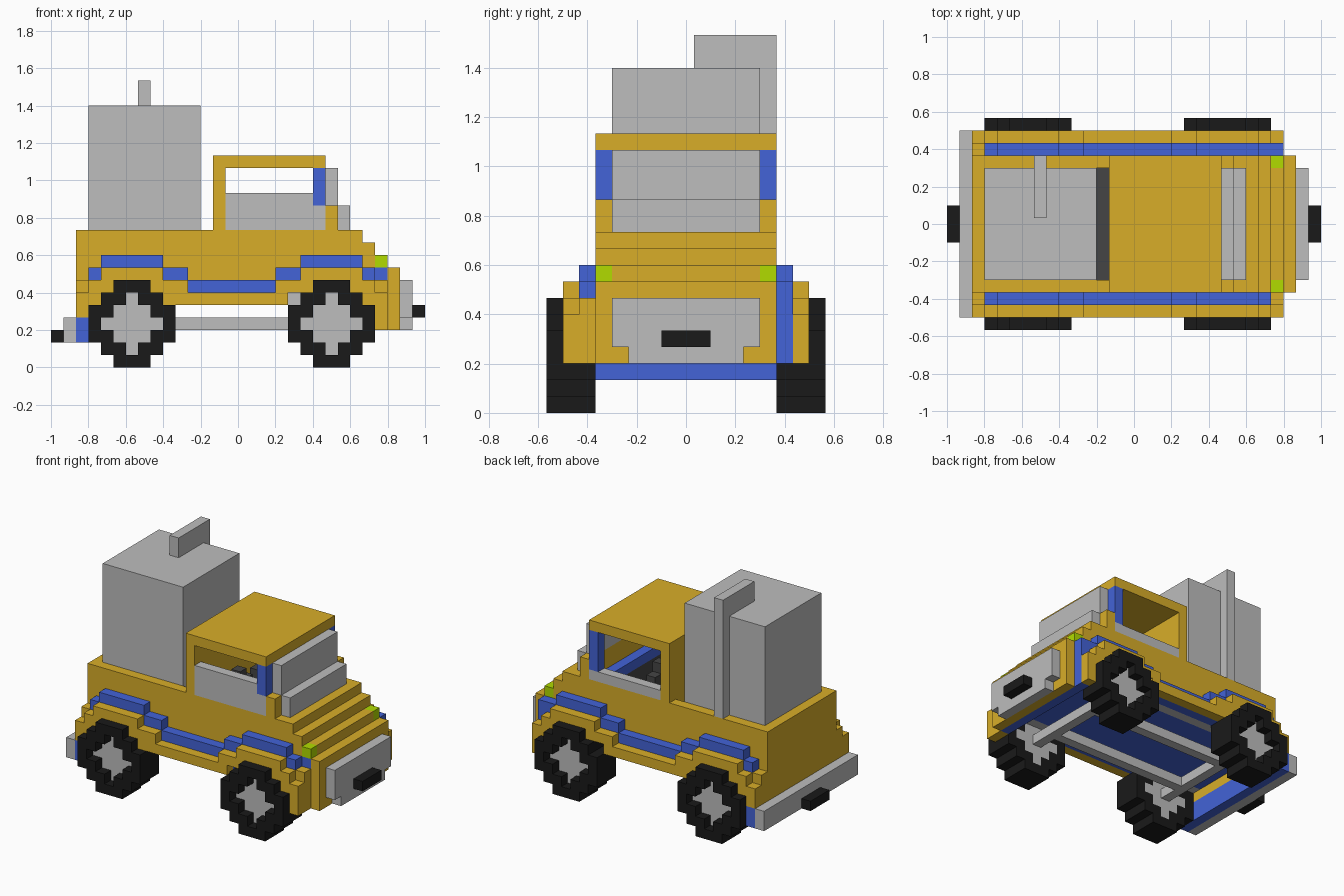
import bpy, bmesh

cube = bpy.data.objects.get("Cube")
if cube:
    bpy.data.objects.remove(cube, do_unlink=True)

U = 2 / 30      # size of one block
WIDTH = 17      # blocks across the truck


def material(name, r, g, b):
    m = bpy.data.materials.new(name)
    m.use_nodes = True
    m.diffuse_color = (r, g, b, 1)
    m.node_tree.nodes["Principled BSDF"].inputs["Base Color"].default_value = (r, g, b, 1)
    return m


GOLD = material("gold", 0.69, 0.42, 0.022)
BLUE = material("blue", 0.056, 0.125, 0.68)
GREY = material("grey", 0.51, 0.51, 0.51)
BLACK = material("black", 0.01, 0.01, 0.01)
DARK = material("dark grey", 0.06, 0.06, 0.06)
GREEN = material("lime green", 0.44, 0.71, 0.0)


def part(name, mat, boxes, mirror=False):
    """Blocks given as (x0, x1, y0, y1, z0, z1) in block units, optionally mirrored across y."""
    if mirror:
        boxes = boxes + [(a, b, WIDTH - d, WIDTH - c, e, f) for a, b, c, d, e, f in boxes]
    bm = bmesh.new()
    for x0, x1, y0, y1, z0, z1 in boxes:
        verts = bmesh.ops.create_cube(bm, size=1)["verts"]
        for v in verts:
            v.co = ((x0 + (v.co.x + 0.5) * (x1 - x0) - 15) * U,
                    (y0 + (v.co.y + 0.5) * (y1 - y0) - WIDTH / 2) * U,
                    (z0 + (v.co.z + 0.5) * (z1 - z0)) * U)
    mesh = bpy.data.meshes.new(name)
    bm.to_mesh(mesh)
    bm.free()
    mesh.materials.append(mat)
    ob = bpy.data.objects.new(name, mesh)
    bpy.context.collection.objects.link(ob)


# Wheels: stepped tyre with a diamond hub set one block in
TYRE_HALF = [1.5, 2.5, 3.5, 3.5, 3.5, 2.5, 1.5]
HUB_HALF = [0, 0.5, 1.5, 2.5, 1.5, 0.5, 0]
for label, cx in (("rear", 6.5), ("front", 22.5)):
    tyre, hub = [], []
    for z, (t, h) in enumerate(zip(TYRE_HALF, HUB_HALF)):
        if h:
            tyre += [(cx - t, cx - h, 0, 3, z, z + 1), (cx + h, cx + t, 0, 3, z, z + 1)]
            hub.append((cx - h, cx + h, 1, 3, z, z + 1))
        else:
            tyre.append((cx - t, cx + t, 0, 3, z, z + 1))
    part(label + "_tyres", BLACK, tyre, True)
    part(label + "_hubs", GREY, hub, True)

# Chassis
part("axles", GREY, [(6, 7, 3, 14, 3, 4), (22, 23, 3, 14, 3, 4)])
part("chassis_rails", GREY, [(7, 22, 5, 6, 3, 4)], True)
part("side_sills", GREY, [(3, 25, 3, 4, 5, 6)], True)
part("underfloor", BLUE, [(3, 26, 4, 13, 5, 6)])
part("inner_floor", DARK, [(3, 22, 4, 13, 6, 7)])
part("front_valance", BLUE, [(26, 27, 3, 14, 3, 5)])

# Main body
part("body_sides", GOLD, [(3, 25, 3, 4, 6, 11), (25, 26, 3, 4, 5, 10), (26, 27, 3, 4, 5, 7)], True)
part("hood", GOLD, [(22, 25, 4, 13, 6, 11), (25, 26, 4, 13, 6, 10),
                    (26, 27, 4, 13, 5, 9), (27, 28, 3, 14, 3, 8)])
part("tailgate", GOLD, [(2, 3, 1, 16, 4, 6), (2, 3, 2, 15, 6, 7), (2, 3, 3, 14, 7, 11)])
part("rear_skirt", BLUE, [(2, 3, 1, 16, 2, 4)])
part("headlights", GREEN, [(26, 27, 3, 4, 8, 9)], True)
part("right_headlight_base", BLUE, [(26, 27, 3, 4, 7, 8)])
part("left_headlight_base", GOLD, [(26, 27, 13, 14, 7, 8)])

# Fender strips following the wheel arches: (x0, x1, bottom, top)
ARCH = [(3, 4, 5, 8), (4, 5, 6, 9), (5, 8, 7, 9), (8, 9, 6, 9), (9, 11, 5, 8),
        (11, 18, 5, 7), (18, 19, 5, 8), (19, 20, 6, 8), (20, 21, 6, 9),
        (21, 24, 7, 9), (24, 25, 6, 9), (25, 26, 5, 8)]
part("blue_trim", BLUE, [(a, b, 2, 3, lo, hi) for a, b, lo, hi in ARCH], True)
part("fender_flares", GOLD, [(a, b, 1, 2, lo, hi - 1) for a, b, lo, hi in ARCH]
     + [(26, 27, 1, 2, 3, 6)], True)
part("right_front_corner", GOLD, [(26, 27, 2, 3, 3, 7)])
part("left_front_corner", BLUE, [(26, 27, 14, 15, 3, 8)])

# Bumper, grille and plates
part("rear_bumper", GREY, [(1, 2, 1, 16, 2, 4)])
part("rear_plate", BLACK, [(0, 1, 7, 10, 2, 3)])
part("grille", GREY, [(28, 29, 4, 13, 4, 7), (28, 29, 5, 12, 3, 4)])
part("front_plate", BLACK, [(29, 30, 7, 10, 4, 5)])

# Cab, with the left door panel lower than the right one
part("cab_back", GOLD, [(13, 14, 3, 14, 11, 16), (13, 14, 4, 13, 7, 11)])
part("roof", GOLD, [(13, 22, 3, 14, 16, 17)])
part("cowl", GOLD, [(22, 23, 3, 14, 11, 13)])
part("right_door_panel", GREY, [(14, 21, 3, 4, 11, 14), (21, 22, 3, 4, 11, 13)])
part("left_door_panel", GREY, [(14, 22, 13, 14, 11, 12)])
part("windscreen_pillars", BLUE, [(21, 22, 3, 4, 13, 16), (21, 22, 13, 14, 12, 16)])
part("windscreen", GREY, [(22, 23, 4, 13, 13, 16), (23, 24, 4, 13, 11, 13)])

# Cab interior
part("dashboard_base", DARK, [(21, 22, 4, 13, 7, 10)])
part("dashboard_top", BLUE, [(21, 22, 4, 13, 10, 11)])
part("seats", DARK, [(17, 20, 5, 8, 7, 9), (16, 17, 5, 8, 7, 12), (16, 17, 6, 7, 12, 13)], True)

# Cargo tank and pipe
part("tank", GREY, [(3, 12, 4, 13, 7, 21)])
part("pipe", GREY, [(7, 8, 13, 14, 11, 23), (7, 8, 9, 13, 21, 23)])
